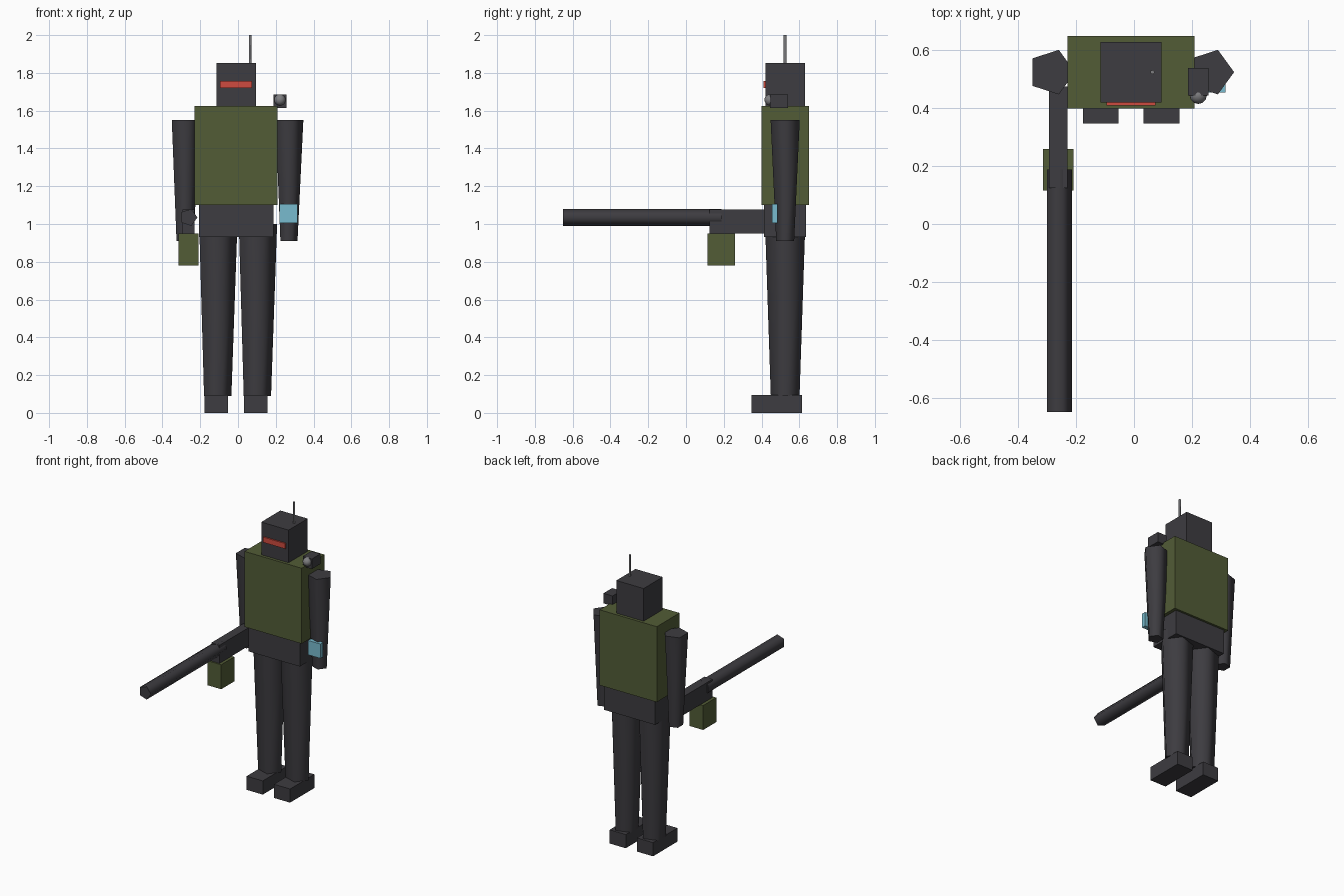
import bpy
import bmesh
from math import cos, sin, pi, radians
from mathutils import Vector

cube = bpy.data.objects.get("Cube")
if cube:
    bpy.data.objects.remove(cube, do_unlink=True)


def material(name, rgb):
    m = bpy.data.materials.new(name)
    m.use_nodes = True
    m.diffuse_color = (*rgb, 1)
    m.node_tree.nodes["Principled BSDF"].inputs["Base Color"].default_value = (*rgb, 1)
    return m


DARK = material("dark grey", (0.047, 0.045, 0.052))
GREEN = material("olive green", (0.085, 0.107, 0.037))
RED = material("visor red", (0.62, 0.07, 0.05))
BLUE = material("screen blue", (0.19, 0.50, 0.62))
STEEL = material("steel grey", (0.21, 0.21, 0.22))


def finish(name, bm, mat, smooth=False):
    bmesh.ops.recalc_face_normals(bm, faces=bm.faces)
    mesh = bpy.data.meshes.new(name)
    bm.to_mesh(mesh)
    bm.free()
    mesh.materials.append(mat)
    ob = bpy.data.objects.new(name, mesh)
    bpy.context.collection.objects.link(ob)
    if smooth:
        bpy.ops.object.select_all(action='DESELECT')
        ob.select_set(True)
        bpy.context.view_layer.objects.active = ob
        bpy.ops.object.shade_smooth_by_angle(angle=radians(80))
    return ob


def box(name, xs, ys, zs, mat):
    """Box given by its extent along each axis."""
    bm = bmesh.new()
    bmesh.ops.create_cube(bm, size=1)
    spans = (xs, ys, zs)
    for v in bm.verts:
        v.co = Vector([(a + b) / 2 + c * (b - a) for c, (a, b) in zip(v.co, spans)])
    return finish(name, bm, mat)


def prism(name, start, end, r1, r2, mat, side=Vector((0, 1, 0))):
    """Tapered five-sided tube with one corner towards +x."""
    bm = bmesh.new()
    rings = []
    for centre, r in ((start, r1), (end, r2)):
        rings.append([bm.verts.new(Vector(centre) + r * (Vector((cos(a), 0, 0)) + side * sin(a)))
                      for a in (2 * pi * i / 5 for i in range(5))])
    low, high = rings
    for i in range(5):
        j = (i + 1) % 5
        bm.faces.new((low[i], low[j], high[j], high[i]))
    bm.faces.new(low)
    bm.faces.new(high)
    return finish(name, bm, mat, smooth=True)


MID_X, MID_Y = -0.01, 0.525

# Body and head
box("torso", (-0.23, 0.21), (0.40, 0.65), (1.10, 1.625), GREEN)
box("pelvis", (-0.207, 0.187), (0.413, 0.635), (0.93, 1.10), DARK)
box("head", (-0.115, 0.095), (0.42, 0.63), (1.62, 1.852), DARK)
box("visor", (-0.095, 0.075), (0.41, 0.43), (1.72, 1.757), RED)
prism("antenna", (0.064, MID_Y, 1.84), (0.064, MID_Y, 2.0), 0.008, 0.008, STEEL)

# Limbs
for label, s in (("left", 1), ("right", -1)):
    leg_x, arm_x = MID_X + s * 0.105, MID_X + s * 0.275
    prism(label + "_leg", (leg_x, MID_Y, 0.09), (leg_x, MID_Y, 1.0), 0.08, 0.112, DARK)
    prism(label + "_arm", (arm_x, MID_Y, 0.91), (arm_x, MID_Y, 1.55), 0.05, 0.081, DARK)
    box(label + "_foot", (leg_x - 0.062, leg_x + 0.062), (0.348, 0.615), (0, 0.095), DARK)

# Shoulder sensor and wrist screen
box("shoulder_sensor", (0.187, 0.257), (0.445, 0.54), (1.615, 1.685), DARK)
bm = bmesh.new()
bmesh.ops.create_uvsphere(bm, u_segments=12, v_segments=8, radius=0.03)
bmesh.ops.translate(bm, verts=bm.verts, vec=(0.222, 0.445, 1.657))
finish("sensor_lens", bm, STEEL, smooth=True)
box("wrist_screen", (0.221, 0.316), (0.455, 0.485), (1.005, 1.105), BLUE)

# Hand-held launcher
box("launcher_body", (-0.293, -0.23), (0.125, 0.475), (0.95, 1.077), DARK)
prism("launcher_barrel", (-0.262, -0.65, 1.035), (-0.262, 0.188, 1.035),
      0.047, 0.047, DARK, side=Vector((0, 0, 1)))
box("launcher_magazine", (-0.314, -0.21), (0.115, 0.26), (0.78, 0.95), GREEN)
